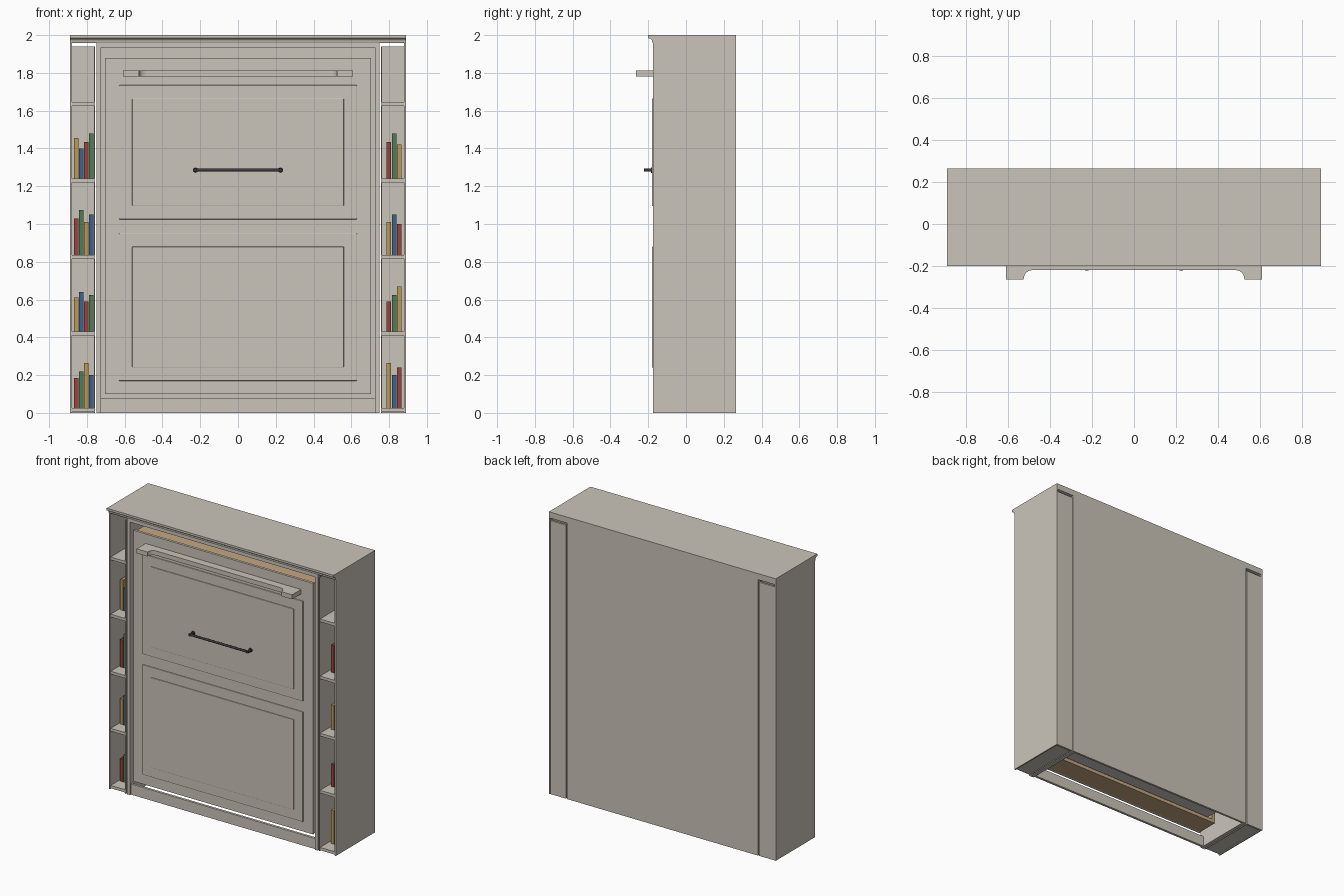
import bpy, bmesh, math
from mathutils import Vector

if "Cube" in bpy.data.objects:
    bpy.data.objects.remove(bpy.data.objects["Cube"])


def material(name, rgb):
    m = bpy.data.materials.new(name)
    m.diffuse_color = (*rgb, 1)
    m.use_nodes = True
    m.node_tree.nodes["Principled BSDF"].inputs["Base Color"].default_value = m.diffuse_color
    return m


PAINT = material("cream_paint", (0.60, 0.56, 0.49))
WOOD = material("wood", (0.55, 0.38, 0.22))
CLOTH = material("mattress_cloth", (0.62, 0.60, 0.57))
METAL = material("dark_metal", (0.04, 0.04, 0.045))
BOOK = {
    "r": material("book_red", (0.30, 0.06, 0.05)),
    "g": material("book_green", (0.08, 0.20, 0.09)),
    "y": material("book_ochre", (0.48, 0.32, 0.10)),
    "b": material("book_blue", (0.05, 0.12, 0.25)),
}


def finish(name, bm, mat):
    bmesh.ops.recalc_face_normals(bm, faces=bm.faces)
    me = bpy.data.meshes.new(name)
    bm.to_mesh(me)
    bm.free()
    ob = bpy.data.objects.new(name, me)
    bpy.context.collection.objects.link(ob)
    me.materials.append(mat)
    return ob


def box(name, x, y, z, mat=PAINT, bevel=0, segments=2):
    bm = bmesh.new()
    bmesh.ops.create_cube(bm, size=1)
    for v in bm.verts:
        v.co = [(a + b) / 2 + c * (b - a) for (a, b), c in zip((x, y, z), v.co)]
    ob = finish(name, bm, mat)
    if bevel:
        mod = ob.modifiers.new("bevel", "BEVEL")
        mod.width, mod.segments = bevel, segments
    return ob


def extrude(name, pts, vec, mat=PAINT):
    bm = bmesh.new()
    f = bm.faces.new([bm.verts.new(p) for p in pts])
    r = bmesh.ops.extrude_face_region(bm, geom=[f])
    bmesh.ops.translate(bm, vec=vec, verts=[v for v in r["geom"] if isinstance(v, bmesh.types.BMVert)])
    return finish(name, bm, mat)


def rod(name, a, b, radius):
    a, b = Vector(a), Vector(b)
    bm = bmesh.new()
    bmesh.ops.create_cone(bm, cap_ends=True, segments=20, radius1=radius, radius2=radius, depth=(b - a).length)
    ob = finish(name, bm, METAL)
    ob.location = (a + b) / 2
    ob.rotation_euler = (b - a).to_track_quat("Z", "Y").to_euler()
    for p in ob.data.polygons:
        p.use_smooth = len(p.vertices) == 4
    return ob


def arc(cx, cy, r, a0, a1, n=8):
    return [(cx + r * math.cos(math.radians(a0 + (a1 - a0) * i / n)),
             cy + r * math.sin(math.radians(a0 + (a1 - a0) * i / n))) for i in range(n + 1)]


F, B = -0.175, 0.265

# Crown with a coved front edge
crown = [(B, 1.957), (F, 1.957), (-0.178, 1.962)]
crown += arc(-0.197, 1.965, 0.018, 0, 90)
crown += [(-0.2, 1.985), (-0.2, 2.0), (B, 2.0)]
extrude("crown", [(-0.89, y, z) for y, z in crown], (1.78, 0, 0))

# Central cabinet carcass
box("cabinet_back", (-0.75, 0.75), (0.25, B), (0, 1.957))
box("cabinet_top", (-0.75, 0.75), (F, B), (1.935, 1.957))
box("toe_kick", (-0.725, 0.725), (-0.165, -0.148), (0, 0.075))

# Mirrored side panels and bookcases
shelf_tops = [0.025, 0.43, 0.835, 1.24, 1.645]
for side, s in (("left", -1), ("right", 1)):
    def sx(a, b):
        return tuple(sorted((s * a, s * b)))
    box(side + "_cabinet_side", sx(0.725, 0.75), (F, B), (0, 1.957))
    box(side + "_bookcase_outer_side", sx(0.88, 0.89), (F, B), (0, 1.957))
    box(side + "_bookcase_inner_side", sx(0.757, 0.763), (F, B), (0, 1.94))
    box(side + "_bookcase_back", sx(0.763, 0.88), (0.25, B - 0.001), (0, 1.94))
    for i, z in enumerate(shelf_tops):
        box(f"{side}_shelf_{i}", sx(0.763, 0.88), (-0.17, 0.25), (max(0, z - 0.02), z))

# Books: colour letter and top height per shelf, left to right
rows = {
    -0.869: ["r.185 g.22 y.265 b.20", "y.61 b.64 r.59 g.625",
             "r1.03 g1.075 y1.01 b1.05", "y1.455 b1.40 r1.435 g1.48"],
    0.787: ["y.265 b.20 r.24", "r.59 g.625 y.67",
            "y1.01 b1.05 r1.0", "r1.435 g1.48 y1.42"],
}
for x0, shelves in rows.items():
    for i, row in enumerate(shelves):
        for j, book in enumerate(row.split()):
            x = x0 + 0.027 * j
            box(f"book_{i}_{j}", (x, x + 0.024), (-0.08, 0.07),
                (shelf_tops[i], float(book[1:])), BOOK[book[0]])

# Fold-down door with raised panels
box("bed_door", (-0.705, 0.705), (-0.166, -0.148), (0.1, 1.88))
for name, z0, z1 in (("upper", 1.025, 1.735), ("lower", 0.17, 0.95)):
    box(name + "_panel_frame", (-0.63, 0.63), (-0.174, -0.164), (z0, z1), bevel=0.004)
    box(name + "_raised_panel", (-0.56, 0.56), (-0.18, -0.172), (z0 + 0.07, z1 - 0.07), bevel=0.003)

# Bed frame and mattress folded behind the door
for s in (-1, 1):
    box("bed_frame_rail", tuple(sorted((s * 0.675, s * 0.7))), (-0.148, 0.0), (0.1, 1.87), WOOD)
for z in (0.1, 1.845):
    box("bed_frame_end", (-0.675, 0.675), (-0.148, 0.0), (z, z + 0.025), WOOD)
box("bed_base", (-0.675, 0.675), (-0.06, -0.04), (0.125, 1.845), WOOD)
box("mattress", (-0.67, 0.67), (-0.04, 0.17), (0.13, 1.84), CLOTH, 0.04, 5)
bpy.context.view_layer.objects.active = bpy.data.objects["mattress"]
bpy.data.objects["mattress"].select_set(True)
bpy.ops.object.shade_smooth_by_angle()

# Folded bed leg: a bar with two feet and rounded inner corners
right = [(0.61, -0.166), (0.61, -0.265), (0.525, -0.265)] + arc(0.485, -0.26, 0.04, 0, 90)
leg = right + [(-x, y) for x, y in reversed(right)]
extrude("folding_leg", [(x, y, 1.78) for x, y in leg], (0, 0, 0.032))

# Pull handle
rod("handle_bar", (-0.235, -0.212, 1.285), (0.235, -0.212, 1.285), 0.008)
for x in (-0.225, 0.225):
    rod("handle_post", (x, -0.178, 1.285), (x, -0.222, 1.285), 0.008)
    rod("handle_rosette", (x, -0.178, 1.285), (x, -0.186, 1.285), 0.014)
